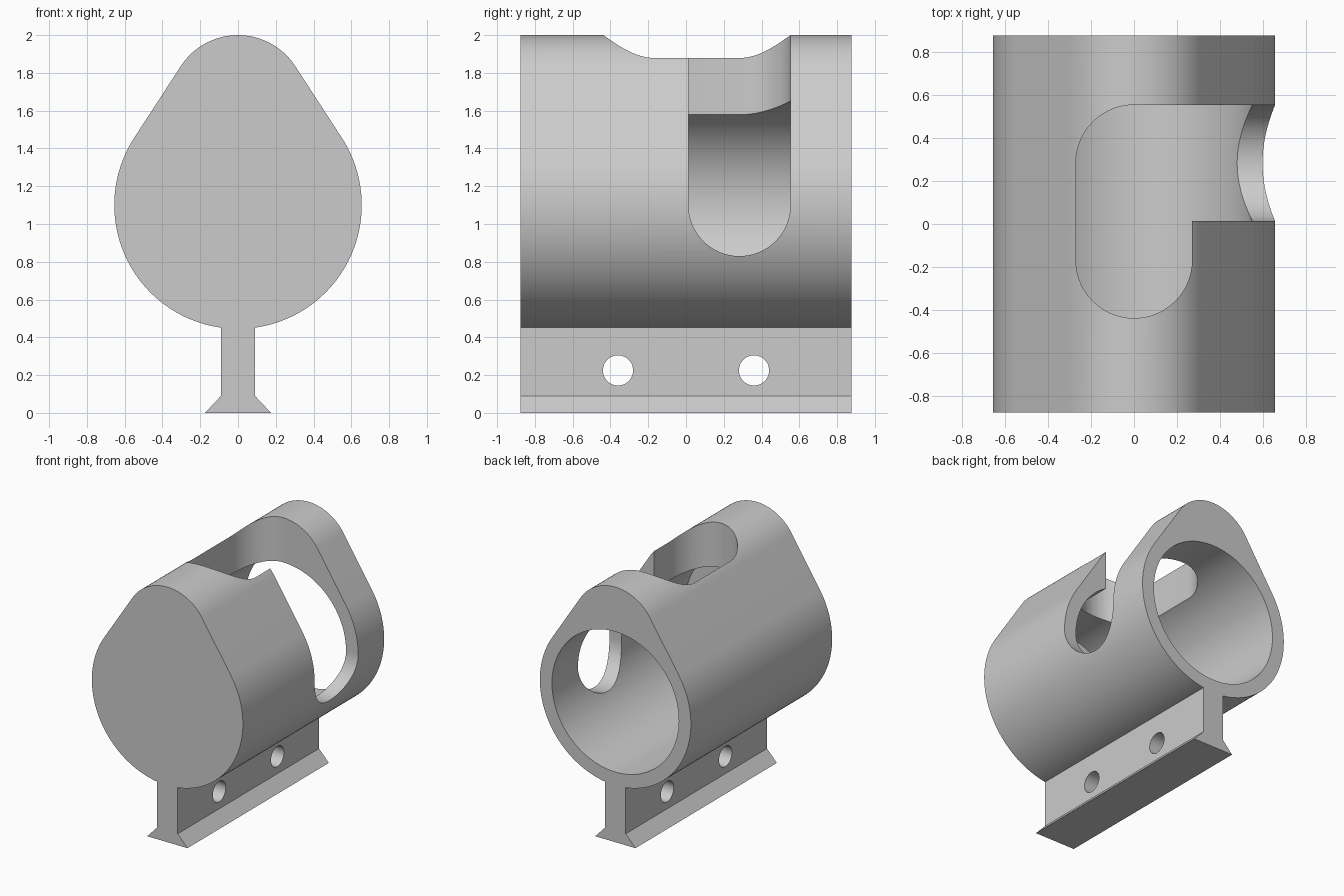
import bpy, bmesh, math

cube = bpy.data.objects.get("Cube")
if cube:
    bpy.data.objects.remove(cube, do_unlink=True)

HALF_LEN = 0.875          # half the body length along y
AXIS_Z = 1.1              # height of the bore axis
R_BODY, R_TOP, R_BORE = 0.655, 0.3615, 0.55
WALL = 0.1                # closed front wall
R_SLOT, SLOT_Y = 0.27, 0.283

grey = bpy.data.materials.new("plain_grey")
grey.use_nodes = True
colour = (0.6, 0.6, 0.6, 1)
grey.diffuse_color = colour
grey.node_tree.nodes["Principled BSDF"].inputs["Base Color"].default_value = colour


def arc(cu, cv, r, start, end, n):
    """Points on an arc, angles in degrees."""
    angles = [math.radians(start + (end - start) * i / n) for i in range(n + 1)]
    return [(cu + r * math.cos(a), cv + r * math.sin(a)) for a in angles]


def prism(name, outline, start, end, axis):
    """Extrude a 2D outline along an axis."""
    place = {"X": lambda u, v, t: (t, u, v),
             "Y": lambda u, v, t: (u, t, v),
             "Z": lambda u, v, t: (u, v, t)}[axis]
    bm = bmesh.new()
    rings = [[bm.verts.new(place(u, v, t)) for u, v in outline] for t in (start, end)]
    bm.faces.new(rings[0])
    bm.faces.new(rings[1])
    n = len(outline)
    for i in range(n):
        j = (i + 1) % n
        bm.faces.new((rings[0][i], rings[0][j], rings[1][j], rings[1][i]))
    bmesh.ops.recalc_face_normals(bm, faces=bm.faces)
    mesh = bpy.data.meshes.new(name)
    bm.to_mesh(mesh)
    bm.free()
    mesh.materials.append(grey)
    obj = bpy.data.objects.new(name, mesh)
    bpy.context.collection.objects.link(obj)
    return obj


def cut(target, cutter):
    cutter.hide_render = True
    bpy.context.view_layer.objects.active = target
    mod = target.modifiers.new("cut", "BOOLEAN")
    mod.operation, mod.solver, mod.object = "DIFFERENCE", "EXACT", cutter
    bpy.ops.object.modifier_apply(modifier=mod.name)
    bpy.data.objects.remove(cutter, do_unlink=True)


# Teardrop body with web and flared foot, as one mirrored section
web = 0.09
top_z = 2 - R_TOP
tangent = math.degrees(math.asin((R_BODY - R_TOP) / (top_z - AXIS_Z)))
web_angle = math.degrees(math.asin(web / R_BODY)) - 90
right = [(0.175, 0), (web, 0.09)]
right += arc(0, AXIS_Z, R_BODY, web_angle, tangent, 48)
right += arc(0, top_z, R_TOP, tangent, 90, 20)
left = [(-x, z) for x, z in reversed(right[:-1])]
body = prism("holder_body", right + left, -HALF_LEN, HALF_LEN, "Y")

# Bore, open at the back
bore = arc(0, AXIS_Z, R_BORE, 0, 360, 96)[:-1]
cut(body, prism("bore_cutter", bore, WALL - HALF_LEN, HALF_LEN + 0.2, "Y"))

# Long rounded slot through the top
slot = arc(0, SLOT_Y, R_SLOT, 0, 180, 32) + arc(0, -0.167, R_SLOT, 180, 360, 32)
cut(body, prism("top_slot_cutter", slot, AXIS_Z, 2.3, "Z"))

# Side slot that joins the top slot and ends in a round bottom
side = arc(SLOT_Y, AXIS_Z, R_SLOT, 180, 360, 32)
side += [(SLOT_Y + R_SLOT, 2.3), (SLOT_Y - R_SLOT, 2.3)]
cut(body, prism("side_slot_cutter", side, 0, 1, "X"))

# Two bolt holes through the web
for y in (-0.36, 0.36):
    hole = arc(y, 0.225, 0.08, 0, 360, 40)[:-1]
    cut(body, prism("bolt_hole_cutter", hole, -0.4, 0.4, "X"))

bpy.ops.object.select_all(action="DESELECT")
body.select_set(True)
bpy.context.view_layer.objects.active = body
bpy.ops.object.shade_smooth_by_angle(angle=math.radians(25))
